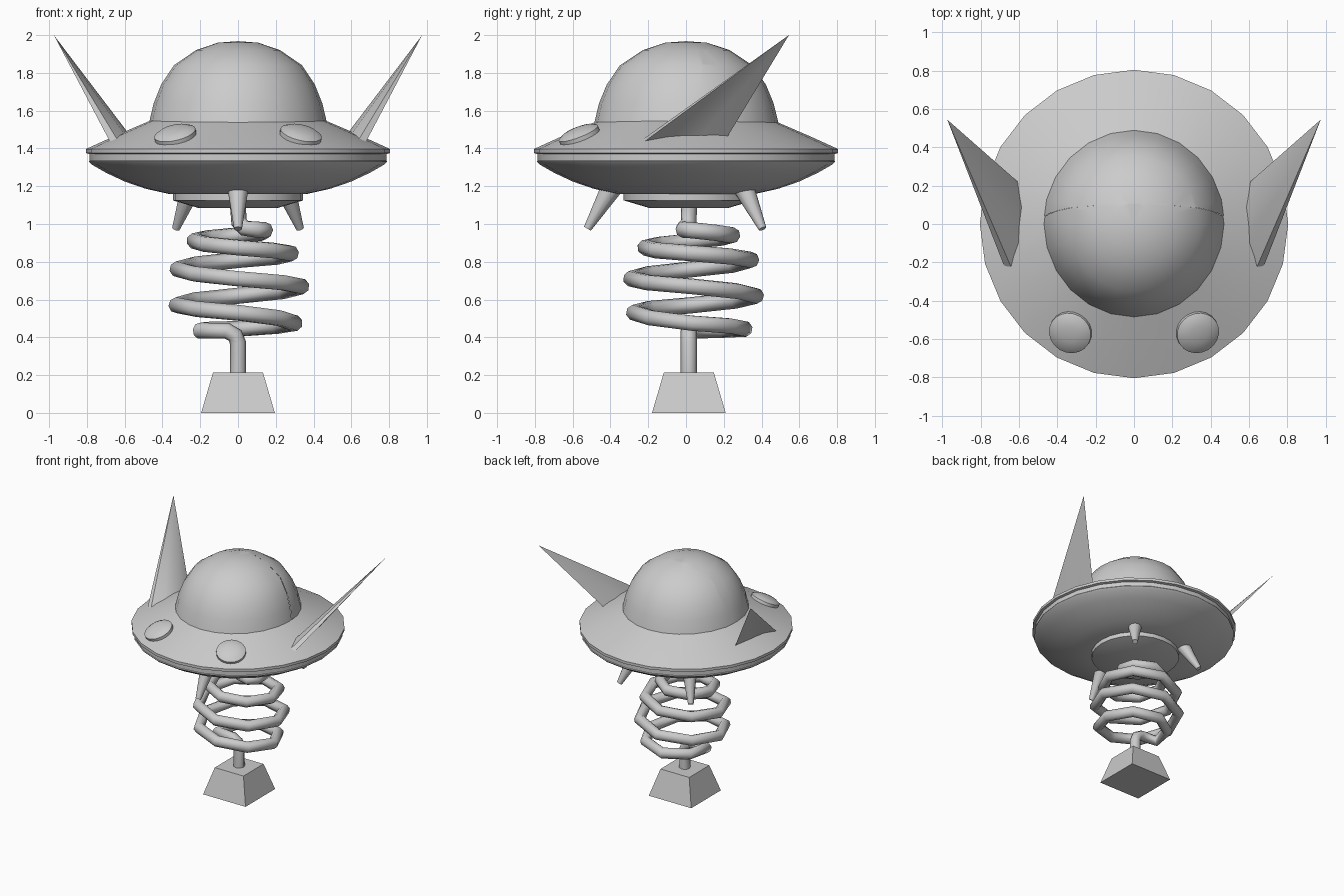
import bpy, bmesh, math
from mathutils import Vector, Matrix

if "Cube" in bpy.data.objects:
    bpy.data.objects.remove(bpy.data.objects["Cube"])

CY = 0.015  # slight rearward offset of stand and spring


def finish(bm, name, angle=None):
    bmesh.ops.recalc_face_normals(bm, faces=bm.faces)
    me = bpy.data.meshes.new(name)
    bm.to_mesh(me)
    bm.free()
    ob = bpy.data.objects.new(name, me)
    bpy.context.collection.objects.link(ob)
    if angle:
        bpy.ops.object.select_all(action='DESELECT')
        ob.select_set(True)
        bpy.context.view_layer.objects.active = ob
        bpy.ops.object.shade_smooth_by_angle(angle=math.radians(angle))
    return ob


def lathe(profile, steps):
    bm = bmesh.new()
    vs = [bm.verts.new((r, 0, z)) for r, z in profile]
    es = [bm.edges.new(p) for p in zip(vs, vs[1:])]
    bmesh.ops.spin(bm, geom=vs + es, cent=(0, 0, 0), axis=(0, 0, 1),
                   angle=math.tau, steps=steps)
    bmesh.ops.remove_doubles(bm, verts=bm.verts, dist=0.0005)
    return bm


# saucer body with grooved rim
finish(lathe([(0.47, 1.545), (0.66, 1.463), (0.805, 1.397), (0.805, 1.375),
              (0.785, 1.37), (0.785, 1.335), (0.79, 1.33), (0.775, 1.315),
              (0.70, 1.272), (0.60, 1.225), (0.49, 1.187), (0.37, 1.16),
              (0, 1.16)], 24), "saucer", 25)

# plate under the saucer
bm = lathe([(0.345, 1.17), (0.345, 1.125), (0.21, 1.085), (0, 1.085)], 24)
bmesh.ops.translate(bm, verts=bm.verts, vec=(0, CY, 0))
finish(bm, "under_plate", 30)

# canopy: front half and slightly larger rear half, split by a leaning seam
for name, grow, front in (("canopy_front", 1.0, True), ("canopy_rear", 1.008, False)):
    bm = lathe([(0.487, 1.53), (0.46, 1.64), (0.42, 1.737), (0.35, 1.84),
                (0.23, 1.92), (0.11, 1.96), (0, 1.968)], 24)
    bmesh.ops.scale(bm, verts=bm.verts, vec=(0.97 * grow, grow, 1))
    bmesh.ops.bisect_plane(bm, geom=bm.verts[:] + bm.edges[:] + bm.faces[:],
                           plane_co=(0, 0.04, 1.545), plane_no=(0, 1, -0.15),
                           clear_outer=front, clear_inner=not front)
    finish(bm, name, 40)

# three landing legs
for name, deg in (("front_leg", -90), ("right_leg", 51), ("left_leg", 129)):
    d = Vector((math.cos(math.radians(deg)), math.sin(math.radians(deg)), 0))
    a = d * 0.395 + Vector((0, 0, 1.19))
    b = d * 0.522 + Vector((0, 0, 0.975))
    rot = (b - a).to_track_quat('Z', 'Y').to_matrix().to_4x4()
    bm = bmesh.new()
    bmesh.ops.create_cone(bm, cap_ends=True, segments=12, radius1=0.056,
                          radius2=0.021, depth=(b - a).length,
                          matrix=Matrix.Translation((a + b) / 2) @ rot)
    finish(bm, name, 40)

# two domed headlights lying on the saucer slope
for name, s in (("left_light", -1), ("right_light", 1)):
    bm = lathe([(0, -0.02), (0.112, -0.02), (0.112, 0.022), (0.085, 0.037),
                (0.045, 0.045), (0, 0.048)], 20)
    n = Vector((s * 0.335, -0.57, 1.45)).normalized()
    bm.transform(Matrix.Translation((s * 0.33, -0.562, 1.462))
                 @ n.to_track_quat('Z', 'Y').to_matrix().to_4x4())
    finish(bm, name, 40)

# swept ear fins: curved base drawn up to one point
base = [(0.635, -0.24, 1.44), (0.60, -0.11, 1.475), (0.58, 0.08, 1.48),
        (0.60, 0.215, 1.455), (0.635, 0.08, 1.47), (0.65, -0.1, 1.46),
        (0.68, -0.215, 1.44)]
for name, s in (("left_fin", -1), ("right_fin", 1)):
    bm = bmesh.new()
    ring = [bm.verts.new((s * x, y, z)) for x, y, z in base]
    tip = bm.verts.new((s * 0.975, 0.545, 2.0))
    bm.faces.new(ring)
    for a, b in zip(ring, ring[1:] + ring[:1]):
        bm.faces.new((a, b, tip))
    finish(bm, name, 25)

# coil spring with straight ends: radius and height at each quarter turn
radii = [0.205, 0.28, 0.30, 0.305, 0.325, 0.34, 0.335, 0.32, 0.32, 0.315,
         0.28, 0.245, 0.23, 0.215, 0.145]
heights = [0.435, 0.445, 0.475, 0.53, 0.57, 0.62, 0.67, 0.71, 0.76, 0.81,
           0.845, 0.875, 0.91, 0.94, 0.967]
path = [(0, CY, 0.2), (0, CY, 0.37), (-0.015, CY, 0.41), (-0.06, CY, 0.435)]
for i in range(2 * len(radii) - 1):
    j, k = i // 2, (i + 1) // 2
    r, z = (radii[j] + radii[k]) / 2, (heights[j] + heights[k]) / 2
    t = math.pi - i * math.pi / 4
    path.append((r * math.cos(t), 0.03 + r * math.sin(t), z))
path += [(0.10, -0.015, 0.97), (0.035, -0.01, 0.978), (0.005, CY, 1.01), (0, CY, 1.1)]
cu = bpy.data.curves.new("spring", 'CURVE')
cu.dimensions = '3D'
cu.bevel_depth = 0.043
cu.bevel_resolution = 2
cu.use_fill_caps = True
sp = cu.splines.new('POLY')
sp.points.add(len(path) - 1)
for p, co in zip(sp.points, path):
    p.co = (*co, 1)
bpy.context.collection.objects.link(bpy.data.objects.new("spring", cu))

# tapered square foot block
bm = bmesh.new()
bmesh.ops.create_cone(bm, cap_ends=True, segments=4, radius1=0.195 * math.sqrt(2),
                      radius2=0.132 * math.sqrt(2), depth=0.215,
                      matrix=Matrix.Translation((0, CY, 0.1075))
                      @ Matrix.Rotation(math.pi / 4, 4, 'Z'))
ob = finish(bm, "foot_block")
